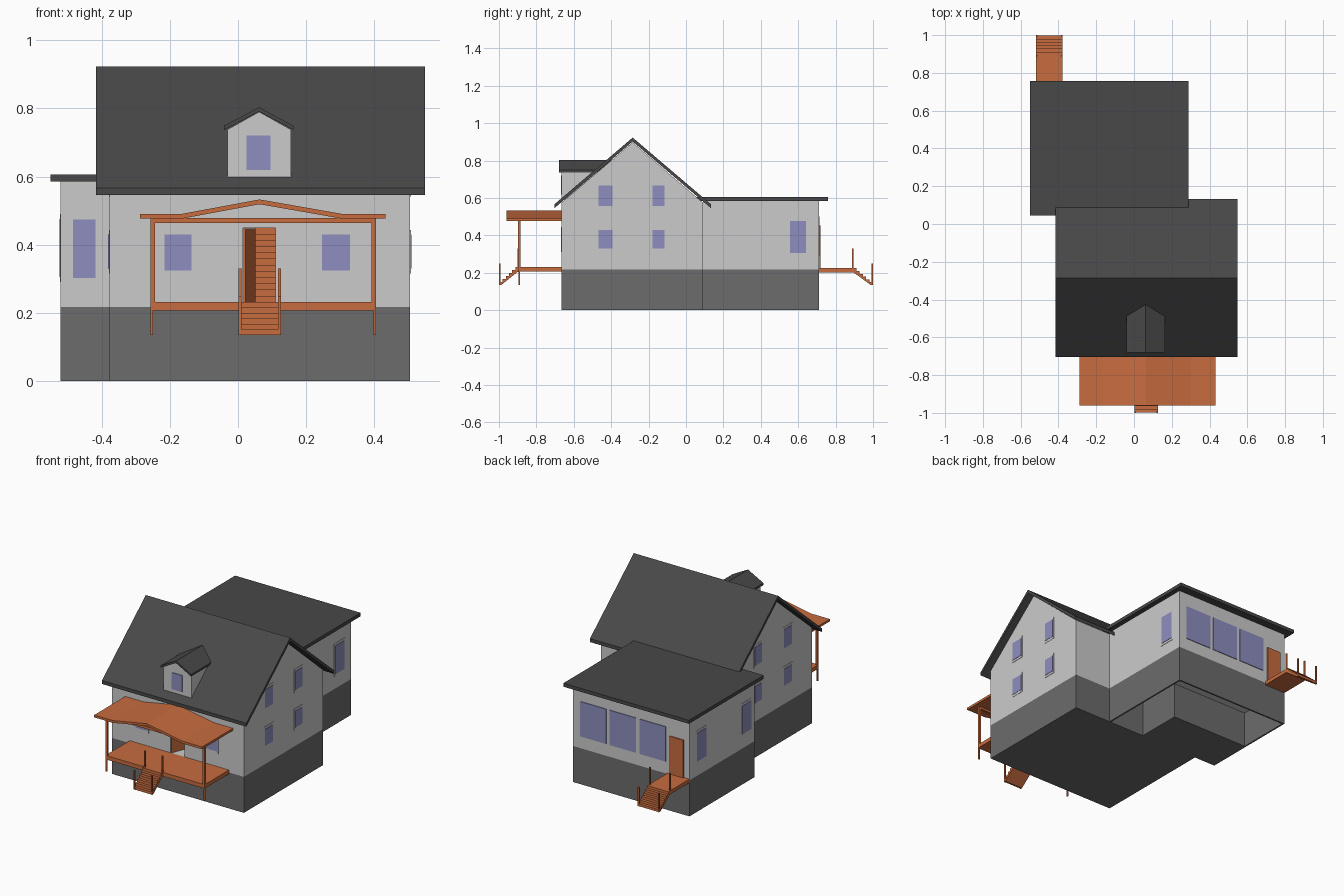
import bpy, bmesh
from mathutils import Vector

if "Cube" in bpy.data.objects:
    bpy.data.objects.remove(bpy.data.objects["Cube"])


def mat(name, r, g, b):
    m = bpy.data.materials.new(name)
    m.diffuse_color = (r, g, b, 1)
    m.use_nodes = True
    m.node_tree.nodes["Principled BSDF"].inputs["Base Color"].default_value = m.diffuse_color
    return m


WOOD = mat("wood", 0.58, 0.15, 0.05)
GLASS = mat("glass", 0.27, 0.27, 0.52)
ROOF = mat("roof_grey", 0.065, 0.065, 0.065)
BASE = mat("foundation_grey", 0.15, 0.15, 0.15)
WALL = mat("wall_grey", 0.55, 0.55, 0.55)


def extrude(name, pts, axis, a, b, m):
    """Extrude a 2D profile: axis 'x' -> pts are (y, z), 'y' -> (x, z), 'z' -> (x, y)."""
    def place(p, t):
        return {'x': (t, p[0], p[1]), 'y': (p[0], t, p[1]), 'z': (p[0], p[1], t)}[axis]
    bm = bmesh.new()
    f = bm.faces.new([bm.verts.new(place(p, a)) for p in pts])
    new = bmesh.ops.extrude_face_region(bm, geom=[f])['geom']
    shift = Vector(place((0, 0), b - a))
    bmesh.ops.translate(bm, vec=shift, verts=[v for v in new if isinstance(v, bmesh.types.BMVert)])
    bmesh.ops.recalc_face_normals(bm, faces=bm.faces)
    me = bpy.data.meshes.new(name)
    bm.to_mesh(me)
    bm.free()
    ob = bpy.data.objects.new(name, me)
    bpy.context.collection.objects.link(ob)
    if m:
        me.materials.append(m)
    return ob


def box(name, x0, x1, y0, y1, z0, z1, m):
    return extrude(name, [(x0, y0), (x1, y0), (x1, y1), (x0, y1)], 'z', z0, z1, m)


def band(top, t):
    """Close an open roof line into a band of vertical thickness t."""
    return top + [(p, z - t) for p, z in reversed(top)]


def window(name, axis, at, side, a, b, z0, z1, frame=True):
    """Glass pane with a thin frame on a wall at the given coordinate, facing side."""
    def slab(n, g, h, d, m):
        lo, hi = sorted((at - side * 0.005, at + side * d))
        if axis == 'y':
            box(n, a - g, b + g, lo, hi, z0 - h, z1 + h, m)
        else:
            box(n, lo, hi, a - g, b + g, z0 - h, z1 + h, m)
    if frame:
        slab(name + "_frame", 0.007, 0.014, 0.002, WALL)
    slab(name + "_glass", 0, 0, 0.004, GLASS)


def steps(name, x0, x1, y0, z0, y1, z1, n, m):
    """Stair flight rising from (y0, z0) to (y1, z1) with a sloped underside."""
    dy, dz = (y1 - y0) / n, (z1 - z0) / n
    pts = [(y0, z0)]
    for i in range(n):
        pts += [(y0 + i * dy, z0 + (i + 1) * dz), (y0 + (i + 1) * dy, z0 + (i + 1) * dz)]
    pts += [(y1, z1 - 1.4 * dz), (y0 + dy * 0.6, z0)]
    return extrude(name, pts, 'x', x0, x1, m)


# Foundations: solid under the main house, open skirt around an inner block at the back
box("main_foundation", -0.377, 0.505, -0.665, 0.09, 0, 0.217, BASE)
box("rear_inner_foundation", -0.515, 0.01, 0.09, 0.37, 0, 0.217, BASE)
box("rear_skirt_back", -0.52, 0.258, 0.70, 0.71, 0, 0.217, BASE)
box("rear_skirt_right", 0.248, 0.258, 0.09, 0.70, 0, 0.217, BASE)
box("rear_skirt_left", -0.52, -0.51, 0.09, 0.70, 0, 0.217, BASE)
box("rear_skirt_front", -0.51, -0.377, 0.09, 0.10, 0, 0.217, BASE)

# Walls, with a doorway recess cut into the front
walls = extrude("main_walls", [(-0.665, 0.217), (0.09, 0.217), (0.09, 0.575), (-0.285, 0.898),
                               (-0.665, 0.575)], 'x', -0.377, 0.505, WALL)
cutter = box("doorway_cutter", 0.015, 0.11, -0.70, -0.25, 0.232, 0.45, None)
cutter.hide_render = True
cutter.hide_viewport = True
cut = walls.modifiers.new("doorway", 'BOOLEAN')
cut.object = cutter
cut.operation = 'DIFFERENCE'
cut.solver = 'EXACT'
box("rear_walls", -0.52, 0.258, 0.09, 0.71, 0.217, 0.586, WALL)

# Roofs
extrude("main_roof", band([(-0.703, 0.567), (-0.285, 0.923), (0.133, 0.567)], 0.021),
        'x', -0.416, 0.548, ROOF)
box("rear_roof", -0.55, 0.288, 0.045, 0.758, 0.585, 0.606, ROOF)

# Dormer
extrude("dormer_walls", [(-0.031, 0.592), (0.155, 0.592), (0.155, 0.738), (0.062, 0.79),
                         (-0.031, 0.738)], 'y', -0.665, -0.40, WALL)
extrude("dormer_roof", band([(-0.041, 0.749), (0.062, 0.803), (0.163, 0.749)], 0.012),
        'y', -0.68, -0.40, ROOF)
window("dormer_window", 'y', -0.665, -1, 0.025, 0.096, 0.62, 0.72, False)

# Windows
window("front_window_left", 'y', -0.665, -1, -0.216, -0.137, 0.324, 0.43)
window("front_window_right", 'y', -0.665, -1, 0.246, 0.328, 0.324, 0.43)
window("rear_wing_front_window", 'y', 0.09, -1, -0.484, -0.418, 0.303, 0.474)
for x, side in ((0.505, 1), (-0.377, -1)):
    for a, b in ((-0.468, -0.392), (-0.18, -0.114)):
        for z0, z1 in ((0.33, 0.43), (0.556, 0.668)):
            window("gable_window", 'x', x, side, a, b, z0, z1)
window("rear_right_window", 'x', 0.258, 1, 0.555, 0.642, 0.305, 0.476)
for a, b in ((0.555, 0.642), (0.125, 0.212)):
    window("rear_left_window", 'x', -0.52, -1, a, b, 0.305, 0.476)
for i in range(3):
    x = 0.033 - 0.198 * i
    window("back_picture_window", 'y', 0.71, 1, x, x + 0.175, 0.29, 0.50, False)

# Doors and the indoor flight seen through the front doorway
extrude("front_door", [(0.015, -0.66), (0.022, -0.664), (0.052, -0.585), (0.045, -0.58)],
        'z', 0.232, 0.448, WOOD)
steps("indoor_stairs", 0.05, 0.11, -0.55, 0.232, -0.26, 0.45, 12, WOOD)
box("back_door", -0.483, -0.392, 0.705, 0.718, 0.225, 0.452, WOOD)

# Front porch
box("porch_deck", -0.257, 0.405, -0.897, -0.665, 0.208, 0.232, WOOD)
extrude("porch_roof", band([(-0.288, 0.491), (-0.163, 0.491), (0.063, 0.533), (0.303, 0.491),
                            (0.432, 0.491)], 0.014), 'y', -0.96, -0.665, WOOD)
box("porch_beam", -0.257, 0.405, -0.897, -0.884, 0.464, 0.479, WOOD)
for x in (-0.257, 0.392):
    box("porch_post", x, x + 0.013, -0.897, -0.884, 0.21, 0.48, WOOD)
    o = 0 if x < 0 else 0.005
    box("porch_post_foot", x + o, x + o + 0.008, -0.895, -0.887, 0.135, 0.21, WOOD)
steps("front_steps", 0.002, 0.126, -0.998, 0.135, -0.895, 0.232, 6, WOOD)

# Back landing
box("back_landing", -0.52, -0.378, 0.71, 0.895, 0.203, 0.225, WOOD)
steps("back_steps", -0.52, -0.378, 0.998, 0.135, 0.893, 0.225, 6, WOOD)

# Stair posts
for xs, ys in (((0.002, 0.118), (-1.0, -0.90)), ((-0.52, -0.386), (0.992, 0.887))):
    for x in xs:
        box("lower_stair_post", x, x + 0.008, ys[0], ys[0] + 0.008, 0.135, 0.25, WOOD)
        box("upper_stair_post", x, x + 0.008, ys[1], ys[1] + 0.008, 0.205, 0.33, WOOD)
